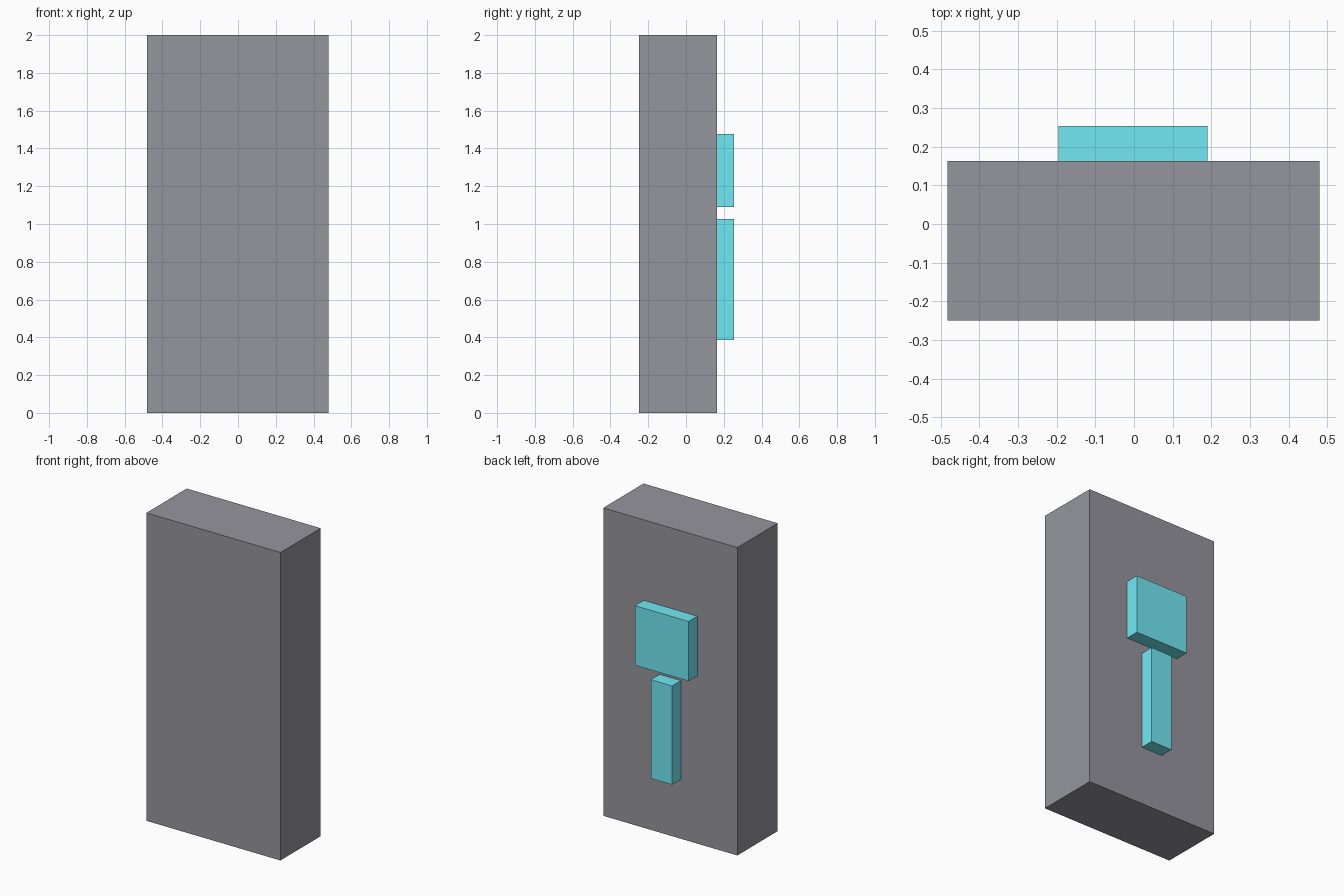
import bpy

if "Cube" in bpy.data.objects:
    bpy.data.objects.remove(bpy.data.objects["Cube"])


def make_material(name, colour):
    mat = bpy.data.materials.new(name)
    mat.diffuse_color = colour
    mat.use_nodes = True
    mat.node_tree.nodes["Principled BSDF"].inputs["Base Color"].default_value = mat.diffuse_color
    return mat


def box(name, lo, hi, material):
    centre = [(a + b) / 2 for a, b in zip(lo, hi)]
    bpy.ops.mesh.primitive_cube_add(size=1, location=centre)
    obj = bpy.context.object
    obj.name = name
    obj.scale = [b - a for a, b in zip(lo, hi)]
    bpy.ops.object.transform_apply(location=False, rotation=False, scale=True)
    obj.data.materials.append(material)
    return obj


slate = make_material("slate", (0.3, 0.3, 0.34, 1))
cyan = make_material("cyan", (0.17, 0.81, 0.9, 1))

FRONT, BACK, RAISED = -0.25, 0.163, 0.253

# Upright slab
box("slab", (-0.483, FRONT, 0), (0.48, BACK, 2), slate)

# Raised panels on the back: square above, narrow strip below
box("square_panel", (-0.195, BACK, 1.09), (0.19, RAISED, 1.477), cyan)
box("strip_panel", (-0.077, BACK, 0.385), (0.076, RAISED, 1.027), cyan)
